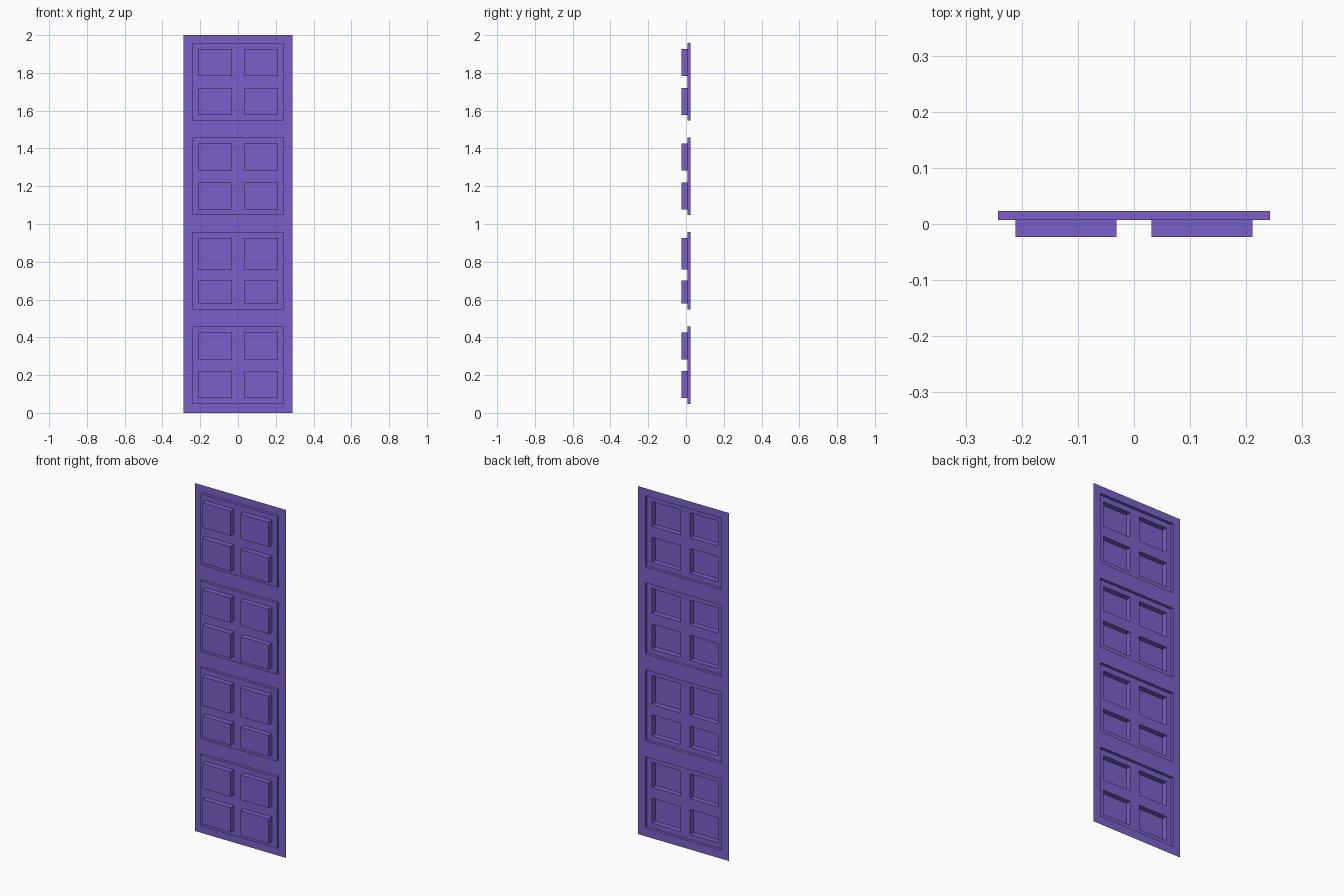
import bpy, bmesh

if "Cube" in bpy.data.objects:
    bpy.data.objects.remove(bpy.data.objects["Cube"])

HALF_W = 0.289                            # half width of the sheet
BACK, MID, FRONT = 0.023, 0.007, -0.023   # y of sheet, raised field, raised blocks
FIELD_X, BLOCK_X = 0.242, (0.031, 0.211)
FIELD_Z = (0.048, 0.457)                  # within each half-unit section
REGULAR = ((0.078, 0.221), (0.283, 0.426))
UNEVEN = ((0.078, 0.70 - 0.5), (0.26, 0.426))

fields, blocks = [], []
for i in range(4):
    base = i * 0.5
    fields.append(tuple(base + z for z in FIELD_Z))
    for z0, z1 in (UNEVEN if i == 1 else REGULAR):
        blocks.append((base + z0, base + z1))


def level(x, z):
    """Depth of the pressed sheet at a point."""
    x = abs(x)
    if BLOCK_X[0] < x < BLOCK_X[1] and any(a < z < b for a, b in blocks):
        return FRONT
    if x < FIELD_X and any(a < z < b for a, b in fields):
        return MID
    return BACK


half = [BLOCK_X[0], BLOCK_X[1], FIELD_X, HALF_W]
xs = sorted([-x for x in half] + half)
zs = sorted({0.0, 2.0, *(z for pair in fields + blocks for z in pair)})
nx, nz = len(xs) - 1, len(zs) - 1
depth = [[level((xs[i] + xs[i + 1]) / 2, (zs[k] + zs[k + 1]) / 2)
          for k in range(nz)] for i in range(nx)]

bm = bmesh.new()
cache = {}


def face(*points):
    verts = []
    for p in points:
        if p not in cache:
            cache[p] = bm.verts.new(p)
        verts.append(cache[p])
    bm.faces.new(verts)


# Flat cells, plus a wall wherever neighbouring cells differ in depth
for i in range(nx):
    for k in range(nz):
        x0, x1, z0, z1 = xs[i], xs[i + 1], zs[k], zs[k + 1]
        y = depth[i][k]
        face((x0, y, z0), (x1, y, z0), (x1, y, z1), (x0, y, z1))
        if i + 1 < nx and depth[i + 1][k] != y:
            n = depth[i + 1][k]
            face((x1, y, z0), (x1, n, z0), (x1, n, z1), (x1, y, z1))
        if k + 1 < nz and depth[i][k + 1] != y:
            n = depth[i][k + 1]
            face((x0, y, z1), (x1, y, z1), (x1, n, z1), (x0, n, z1))

mesh = bpy.data.meshes.new("door_panel")
bm.to_mesh(mesh)
bm.free()
door = bpy.data.objects.new("door_panel", mesh)
bpy.context.collection.objects.link(door)

# Purple finish
mat = bpy.data.materials.new("purple_paint")
mat.diffuse_color = (0.19, 0.12, 0.58, 1)
mat.use_nodes = True
mat.node_tree.nodes["Principled BSDF"].inputs["Base Color"].default_value = mat.diffuse_color
mesh.materials.append(mat)
